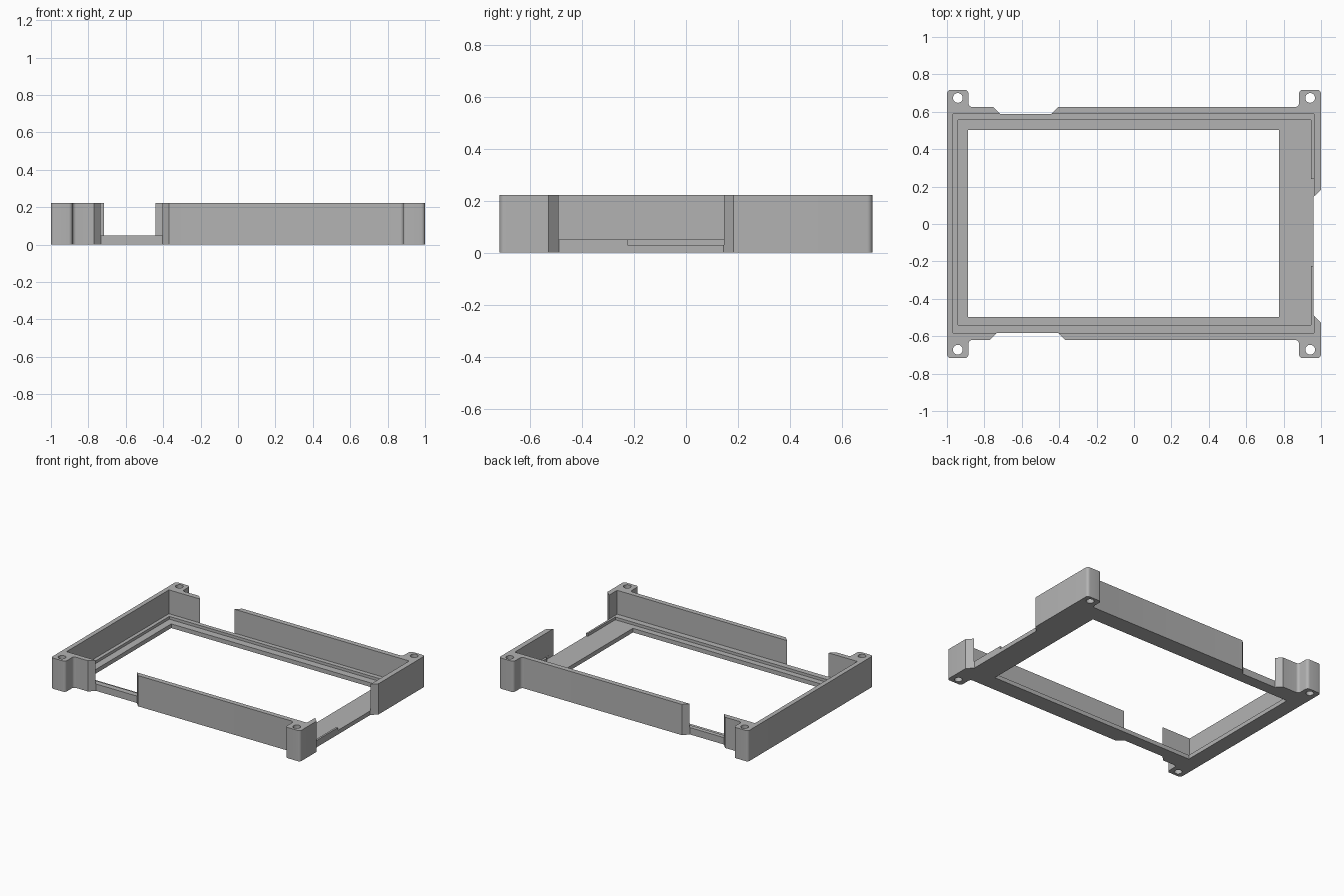
import bpy
import bmesh
import math
from mathutils import Vector

if "Cube" in bpy.data.objects:
    bpy.data.objects.remove(bpy.data.objects["Cube"])

HEIGHT, FLOOR, STEP = 0.223, 0.05, 0.03

grey = bpy.data.materials.new("light_grey")
grey.diffuse_color = (0.45, 0.45, 0.45, 1)
grey.use_nodes = True
grey.node_tree.nodes["Principled BSDF"].inputs["Base Color"].default_value = grey.diffuse_color


def rounded(points, steps=6):
    """Turn (x, y, radius) corners into a polygon with filleted corners."""
    out = []
    for i, (x, y, r) in enumerate(points):
        p = Vector((x, y))
        if r == 0:
            out.append(p)
            continue
        a = (Vector(points[i - 1][:2]) - p).normalized()
        b = (Vector(points[(i + 1) % len(points)][:2]) - p).normalized()
        # right-angle corners: arc centre lies r along both edges
        c = p + (a + b) * r
        for k in range(steps + 1):
            t = k / steps * math.pi / 2
            out.append(c - b * r * math.cos(t) - a * r * math.sin(t))
    return out


def prism(name, points, z0, z1):
    bm = bmesh.new()
    face = bm.faces.new([bm.verts.new((p[0], p[1], z0)) for p in points])
    res = bmesh.ops.extrude_face_region(bm, geom=[face])
    top = [v for v in res["geom"] if isinstance(v, bmesh.types.BMVert)]
    bmesh.ops.translate(bm, verts=top, vec=(0, 0, z1 - z0))
    bmesh.ops.recalc_face_normals(bm, faces=bm.faces)
    mesh = bpy.data.meshes.new(name)
    bm.to_mesh(mesh)
    bm.free()
    mesh.materials.append(grey)
    obj = bpy.data.objects.new(name, mesh)
    bpy.context.collection.objects.link(obj)
    return obj


def box(x0, x1, y0, y1):
    return [(x0, y0), (x1, y0), (x1, y1), (x0, y1)]


# Outer outline: corner tabs plus chamfered openings on front, right and back
R = 0.02
outline = [
    (-1, -0.717, R), (-0.885, -0.717, R), (-0.885, -0.62, R),
    (-0.77, -0.62, 0), (-0.733, -0.582, 0), (-0.405, -0.582, 0), (-0.368, -0.62, 0),
    (0.882, -0.62, R), (0.882, -0.717, R), (1, -0.717, R),
    (1, -0.528, 0), (0.96, -0.488, 0), (0.96, 0.145, 0), (1, 0.183, 0),
    (1, 0.717, R), (0.882, 0.717, R), (0.882, 0.626, R),
    (-0.405, 0.626, 0), (-0.443, 0.587, 0), (-0.715, 0.587, 0), (-0.752, 0.626, 0),
    (-0.885, 0.626, R), (-0.885, 0.717, R), (-1, 0.717, R),
]
frame = prism("case_frame", rounded(outline), 0, HEIGHT)

# Cutters: pocket, inner step, side relief and window
cutters = [
    prism("pocket_cutter", box(-0.967, 0.962, -0.584, 0.589), FLOOR, 0.4),
    prism("step_cutter", box(-0.941, 0.946, -0.541, 0.556), STEP, 0.39),
    prism("relief_cutter", box(0.9, 0.9615, -0.225, 0.24), STEP, 0.06),
    prism("window_cutter", box(-0.888, 0.775, -0.498, 0.503), -0.1, 0.38),
]

# Screw holes through the corner tabs
for x in (-0.942, 0.942):
    for y in (-0.672, 0.674):
        circle = [(x + 0.026 * math.cos(k * math.tau / 32),
                   y + 0.026 * math.sin(k * math.tau / 32)) for k in range(32)]
        cutters.append(prism("screw_hole_cutter", circle, -0.1, 0.4))

bpy.ops.object.select_all(action='DESELECT')
bpy.context.view_layer.objects.active = frame
frame.select_set(True)
for cutter in cutters:
    mod = frame.modifiers.new(cutter.name, 'BOOLEAN')
    mod.operation = 'DIFFERENCE'
    mod.solver = 'EXACT'
    mod.object = cutter
    bpy.ops.object.modifier_apply(modifier=mod.name)
    bpy.data.objects.remove(cutter)

bpy.ops.object.shade_smooth_by_angle(angle=math.radians(30))
